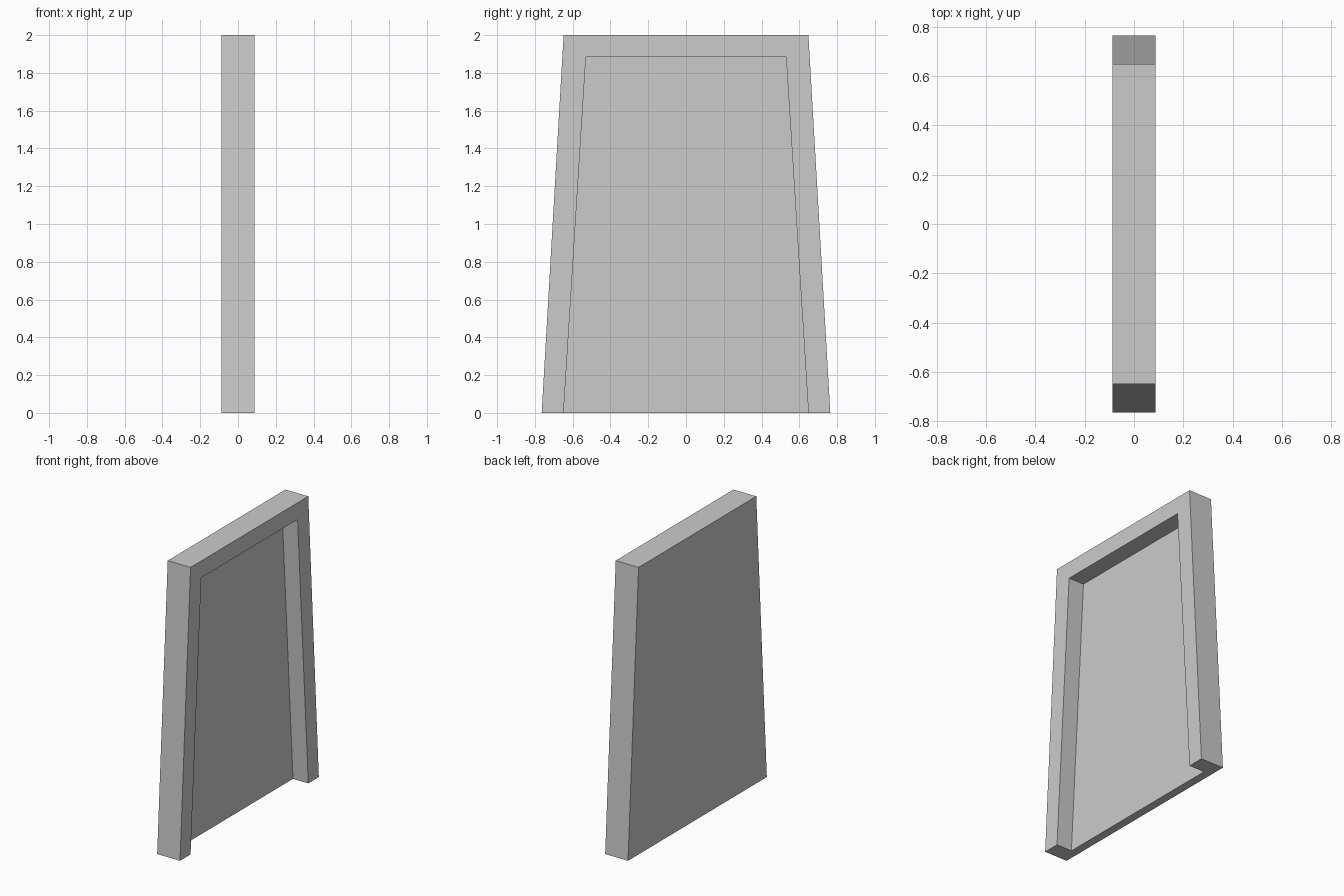
import bpy
import bmesh

if "Cube" in bpy.data.objects:
    bpy.data.objects.remove(bpy.data.objects["Cube"])

BACK, STEP, FRONT = -0.088, -0.03, 0.088   # depth layers along x
H = 2.0                                    # overall height
OUT_BOT, OUT_TOP = 0.764, 0.648            # outer half widths
IN_BOT, IN_TOP, IN_H = 0.648, 0.53, 1.883  # recess half widths and height


def extrude_profile(name, profile, x0, x1):
    """Solid from a closed (y, z) outline, extruded along x."""
    bm = bmesh.new()
    face = bm.faces.new([bm.verts.new((x0, y, z)) for y, z in profile])
    ext = bmesh.ops.extrude_face_region(bm, geom=[face])
    verts = [g for g in ext["geom"] if isinstance(g, bmesh.types.BMVert)]
    bmesh.ops.translate(bm, verts=verts, vec=(x1 - x0, 0, 0))
    bmesh.ops.recalc_face_normals(bm, faces=bm.faces)
    mesh = bpy.data.meshes.new(name)
    bm.to_mesh(mesh)
    bm.free()
    obj = bpy.data.objects.new(name, mesh)
    bpy.context.collection.objects.link(obj)
    return obj


# Tapered slab forming the back
extrude_profile("back_panel",
                [(-OUT_BOT, 0), (OUT_BOT, 0), (OUT_TOP, H), (-OUT_TOP, H)],
                BACK, STEP)

# Raised border along both sides and the top, open at the bottom
extrude_profile("raised_frame",
                [(-OUT_BOT, 0), (-IN_BOT, 0), (-IN_TOP, IN_H), (IN_TOP, IN_H),
                 (IN_BOT, 0), (OUT_BOT, 0), (OUT_TOP, H), (-OUT_TOP, H)],
                STEP, FRONT)
